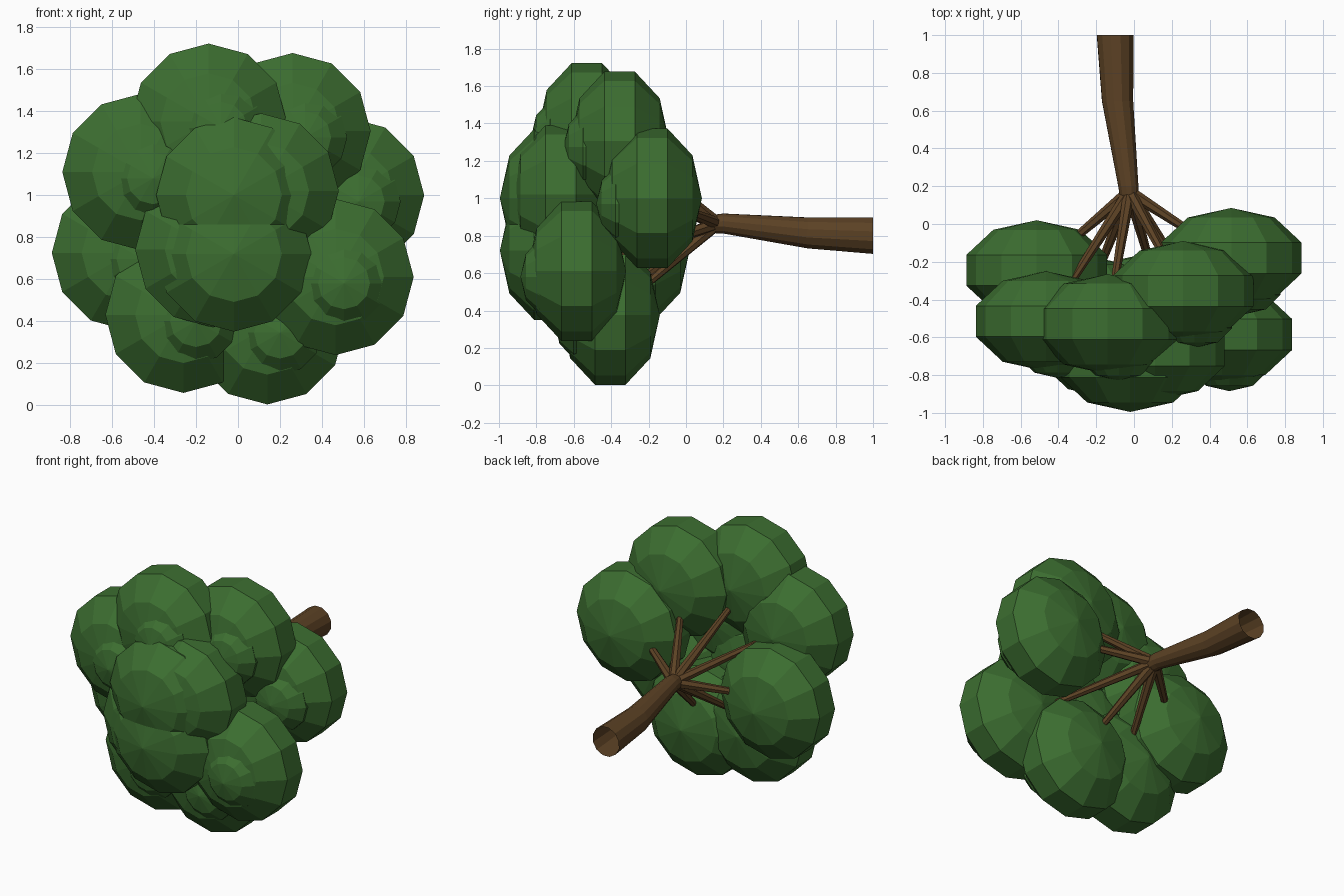
import bpy, bmesh, math
from mathutils import Vector, Matrix

if "Cube" in bpy.data.objects:
    bpy.data.objects.remove(bpy.data.objects["Cube"])


def material(name, rgb):
    m = bpy.data.materials.new(name)
    m.diffuse_color = (*rgb, 1)
    m.use_nodes = True
    m.node_tree.nodes["Principled BSDF"].inputs["Base Color"].default_value = m.diffuse_color
    return m


green = material("leaf green", (0.045, 0.155, 0.03))
brown = material("bark brown", (0.107, 0.054, 0.018))


def finish(bm, name, mat):
    me = bpy.data.meshes.new(name)
    bm.to_mesh(me)
    bm.free()
    me.materials.append(mat)
    ob = bpy.data.objects.new(name, me)
    bpy.context.collection.objects.link(ob)
    return ob


def blob(name, loc, r, depth):
    """Faceted leaf clump with its poles along y; r is the visible outline radius."""
    bm = bmesh.new()
    R = r / math.sin(math.radians(72))
    mat = (Matrix.Translation(loc) @ Matrix.Diagonal((R, depth, R, 1))
           @ Matrix.Rotation(math.pi / 2, 4, 'X'))
    bmesh.ops.create_uvsphere(bm, u_segments=12, v_segments=5, radius=1, matrix=mat)
    return finish(bm, name, green)


def tube(name, path, sides):
    """Open tapered tube through (x, y, z, radius) points."""
    bm = bmesh.new()
    pts = [Vector(p[:3]) for p in path]
    d = (pts[-1] - pts[0]).normalized()
    # rings stay square to y on the trunk, square to the branch otherwise
    axis = Vector((0, -1, 0)) if len(path) > 2 else d
    u = axis.cross(Vector((0.3, 0, 1))).normalized()
    v = axis.cross(u)
    rings = []
    for p, q in zip(pts, path):
        rings.append([bm.verts.new(p + q[3] * (u * math.cos(a) + v * math.sin(a)))
                      for a in (2 * math.pi * i / sides for i in range(sides))])
    for a, b in zip(rings, rings[1:]):
        for i in range(sides):
            j = (i + 1) % sides
            bm.faces.new((a[i], a[j], b[j], b[i]))
    bmesh.ops.recalc_face_normals(bm, faces=bm.faces)
    return finish(bm, name, brown)


# Trunk, lying along y
tube("trunk", [(-0.10, 1.0, 0.80, 0.10), (-0.087, 0.65, 0.815, 0.085),
               (-0.03, 0.2, 0.865, 0.055), (-0.02, 0.08, 0.86, 0.045)], 12)

# Ring of large clumps, each with a small clump in front and a branch behind
ring = [(-0.14, -0.53, 1.35), (0.26, -0.355, 1.305), (0.515, -0.18, 1.0),
        (0.465, -0.585, 0.61), (0.14, -0.405, 0.375), (-0.26, -0.43, 0.43),
        (-0.515, -0.245, 0.725), (-0.465, -0.515, 1.11)]
fork = Vector((-0.025, 0.17, 0.865))
for i, c in enumerate(ring):
    c = Vector(c)
    blob(f"crown_clump_{i}", c, 0.372, 0.265)
    blob(f"small_clump_{i}", c + Vector((0.06 if i != 3 else 0.04, -0.15, -0.03)), 0.2, 0.15)
    end = fork.lerp(c, 0.8)
    tube(f"branch_{i}", [(*fork, 0.034), (*end, 0.018)], 7)

# Clumps filling the middle of the crown front
for i, c in enumerate([(-0.02, -0.73, 1.0), (-0.02, -0.73, 0.72),
                       (0.11, -0.67, 1.02), (-0.12, -0.66, 0.74)]):
    blob(f"centre_clump_{i}", c, 0.37, 0.265)
